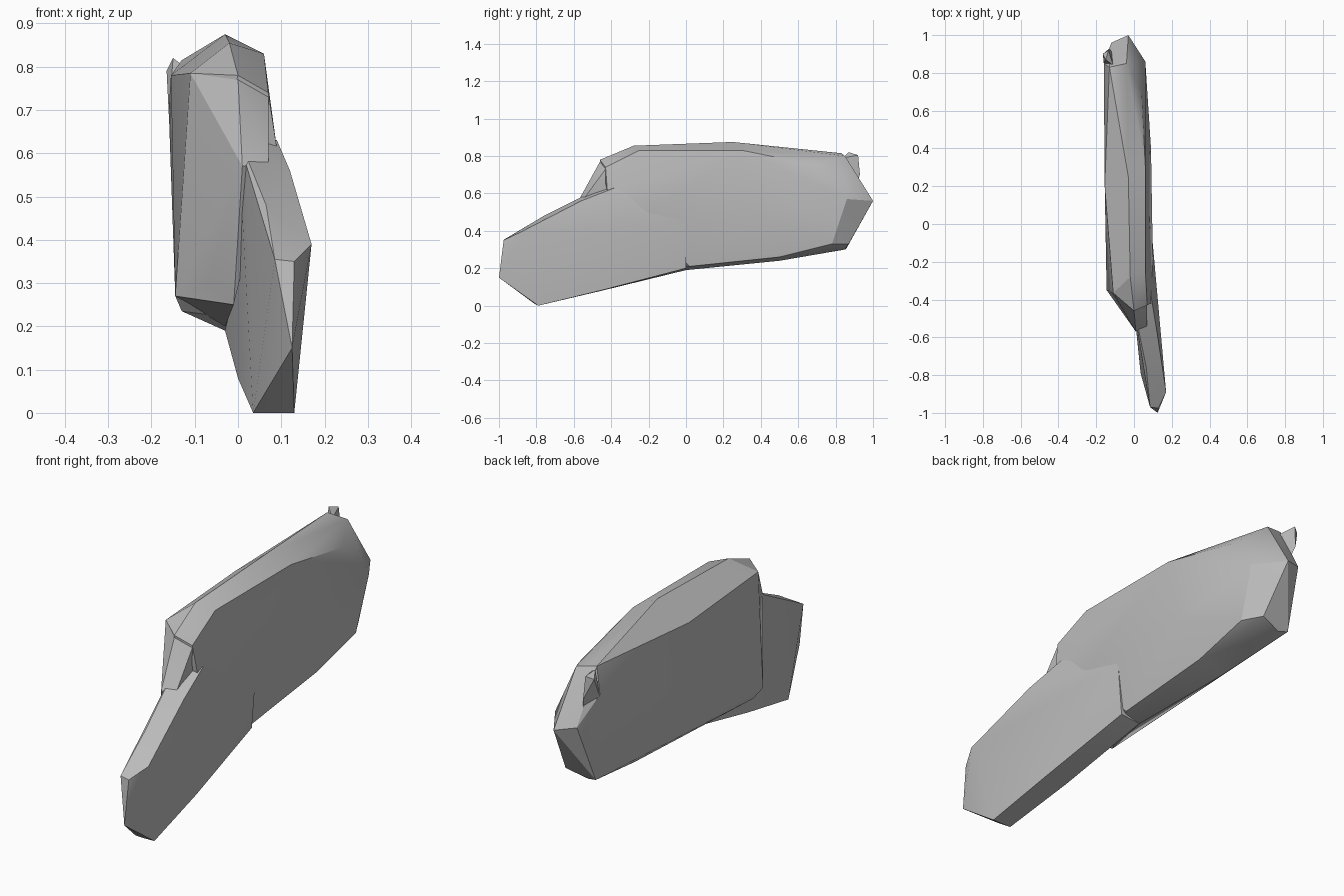
import bpy
import bmesh
from math import radians
from mathutils import Vector

# Remove the default object
default_cube = bpy.data.objects.get("Cube")
if default_cube:
    bpy.data.objects.remove(default_cube, do_unlink=True)

# Single plain material
stone = bpy.data.materials.new("stone_grey")
stone.use_nodes = True
grey = (0.5, 0.5, 0.5, 1)
stone.diffuse_color = grey
stone.node_tree.nodes["Principled BSDF"].inputs["Base Color"].default_value = grey


def faceted_part(name, corners):
    """Wrap a chipped, faceted solid around its corners, given in hundredths."""
    bm = bmesh.new()
    for corner in corners:
        bm.verts.new(Vector(corner) / 100)
    hull = bmesh.ops.convex_hull(bm, input=bm.verts[:])
    loose = {g for g in hull["geom_interior"] + hull["geom_unused"]
             if isinstance(g, bmesh.types.BMVert)}
    bmesh.ops.delete(bm, geom=list(loose), context="VERTS")
    bmesh.ops.dissolve_limit(bm, angle_limit=radians(1),
                             verts=bm.verts[:], edges=bm.edges[:])
    bmesh.ops.recalc_face_normals(bm, faces=bm.faces[:])
    mesh = bpy.data.meshes.new(name)
    bm.to_mesh(mesh)
    bm.free()
    mesh.materials.append(stone)
    part = bpy.data.objects.new(name, mesh)
    bpy.context.collection.objects.link(part)
    bpy.ops.object.select_all(action="DESELECT")
    part.select_set(True)
    bpy.context.view_layer.objects.active = part
    bpy.ops.object.shade_smooth_by_angle(angle=radians(25))
    return part


# Main slab: left side, crown, right side, underside, back end
left_side = [(-11, -36.5, 78.5), (-14.5, -35, 27), (-13, -30, 23.5),
             (-15.5, 20, 78), (-16, 85, 70), (-14.5, 86, 31)]
crown = [(0, -46, 78), (-2, -28, 85.5), (-3, 25, 87.5), (-13, 83, 81.5)]
right_side = [(7, -43, 74), (6, -25, 83), (6, 30, 83), (4, 70, 75),
              (9, -42, 61), (10, -20, 50), (9, 40, 48), (6, 86, 57)]
underside = [(-3, 0, 19), (6, 2, 21), (-9, 50, 24), (5, 50, 26),
             (-10, 85, 30), (5, 78, 33), (0, 87, 33)]
back_end = [(-3, 100, 56), (-12, 96, 58), (-4, 85, 80)]
faceted_part("main_slab", left_side + crown + right_side + underside + back_end)

# Front blade: blunt tip, sloping top edge, keel, root inside the slab
tip = [(8.5, -97, 35.5), (13, -97.5, 35), (12.5, -100, 15),
       (3.5, -79, 0), (9, -81, 1), (13, -79, 0), (17, -89, 39)]
top_edge = [(6.5, -76, 48), (13, -74, 47), (2, -57, 57), (12, -56, 56)]
keel = [(0, -45, 8), (11, -46, 8), (-3, 0, 19), (7, 0, 20)]
root = [(0, -44, 64), (9, -38, 63), (9, 0, 45)]
faceted_part("front_blade", tip + top_edge + keel + root)

# Shoulder easing the slab's front end into the blade
shoulder = [(-11, -36.5, 78.5), (0, -46, 77), (7, -43, 73), (1, -57, 57),
            (7, -54, 58), (0, -51, 48), (-1, -48, 25), (-7, -44, 30),
            (-14.5, -35, 27), (-3, -10, 20), (6, -10, 60)]
faceted_part("shoulder", shoulder)

# Small chip standing up at the back left corner
chip = [(-15, 87, 82), (-16.5, 90, 79), (-13.5, 92, 80.5), (-16, 85, 69),
        (-13, 93, 70), (-11, 84, 79), (-11, 90, 62)]
faceted_part("back_chip", chip)
